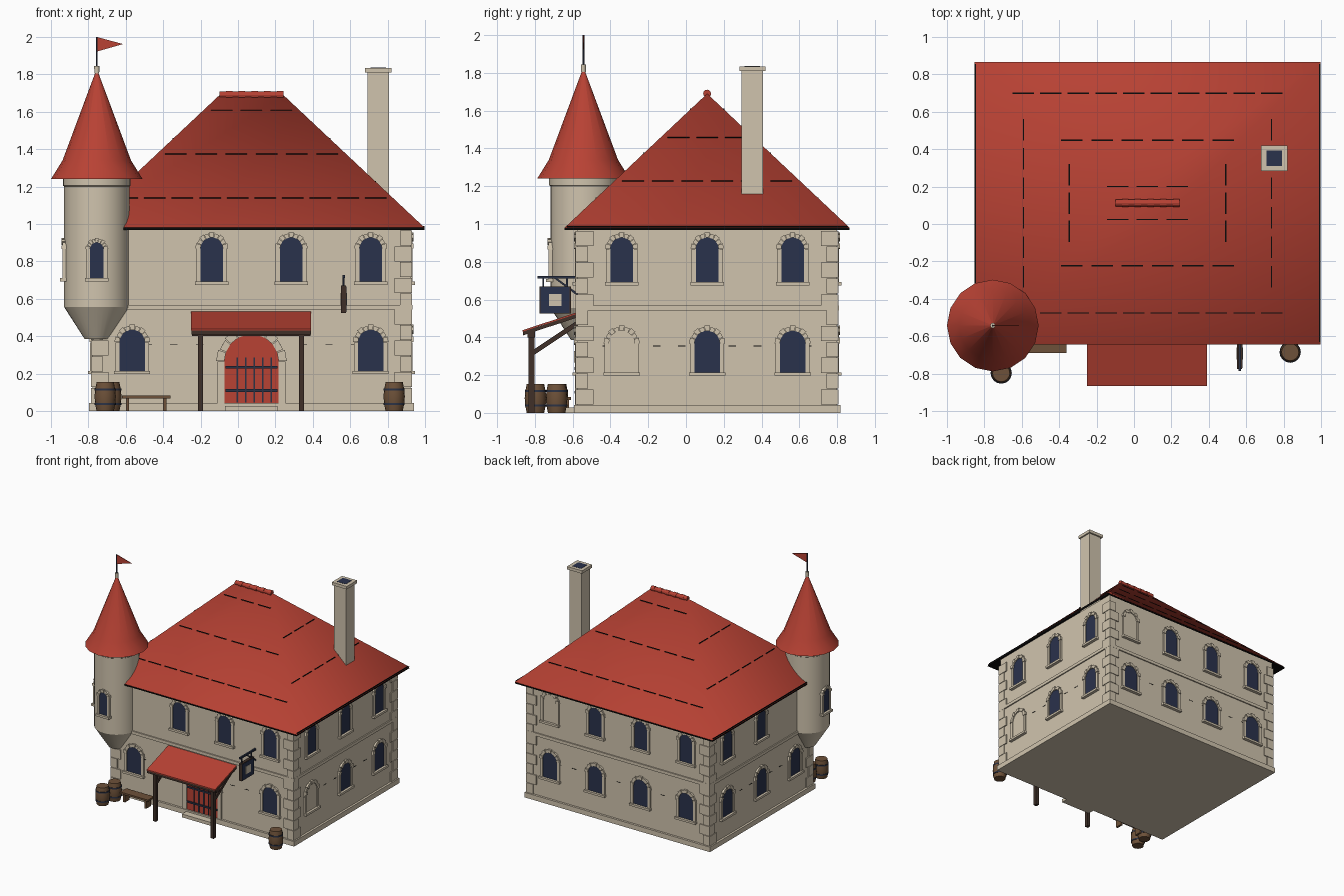
import bpy, bmesh
from math import pi, sin, cos, radians
from mathutils import Matrix, Vector

if "Cube" in bpy.data.objects:
    bpy.data.objects.remove(bpy.data.objects["Cube"])


def material(name, r, g, b):
    m = bpy.data.materials.new(name)
    m.use_nodes = True
    m.diffuse_color = (r, g, b, 1)
    m.node_tree.nodes["Principled BSDF"].inputs["Base Color"].default_value = (r, g, b, 1)
    return m


STONE = material("stone", .63, .55, .42)
RED = material("red_tile", .48, .054, .034)
GLASS = material("navy_glass", .023, .032, .072)
DARK = material("dark_gap", .003, .003, .003)
TIMBER = material("dark_timber", .05, .03, .022)
WOOD = material("barrel_wood", .155, .083, .041)
IRON = material("iron", .024, .032, .06)

CX, CY, HX, HY = .072, .112, .85, .687      # wall centre and half sizes
EAVE, RIDGE, RX, RY, RH = .98, 1.69, .926, .755, .17


def finish(name, bm, mat, smooth=0):
    bmesh.ops.recalc_face_normals(bm, faces=bm.faces)
    me = bpy.data.meshes.new(name)
    bm.to_mesh(me)
    bm.free()
    ob = bpy.data.objects.new(name, me)
    bpy.context.collection.objects.link(ob)
    me.materials.append(mat)
    if smooth:
        bpy.context.view_layer.objects.active = ob
        bpy.ops.object.select_all(action='DESELECT')
        ob.select_set(True)
        bpy.ops.object.shade_smooth_by_angle(angle=radians(smooth))
    return ob


def frame(deg, x=0, y=0, out=0):
    """Upright frame: u runs along the wall, depth points outward."""
    return (Matrix.Translation((x, y, 0)) @ Matrix.Rotation(radians(deg), 4, 'Z')
            @ Matrix.Translation((0, -out, 0)))


def prism(bm, pts, d0, d1, M):
    loops = [[bm.verts.new(M @ Vector((u, -d, z))) for u, z in pts] for d in (d0, d1)]
    bm.faces.new(loops[0])
    bm.faces.new(loops[1])
    n = len(pts)
    for i in range(n):
        j = (i + 1) % n
        bm.faces.new((loops[0][i], loops[0][j], loops[1][j], loops[1][i]))


def slab(bm, u0, u1, z0, z1, d0, d1, M):
    prism(bm, [(u0, z0), (u1, z0), (u1, z1), (u0, z1)], d0, d1, M)


def dashes(bm, half, pitch, length, z, h, d0, d1, M):
    n = max(1, round(2 * half / pitch))
    step = 2 * half / n
    for k in range(n):
        u = -half + (k + .5) * step
        slab(bm, u - length / 2, u + length / 2, z - h, z + h, d0, d1, M)


def box(bm, x0, x1, y0, y1, z0, z1):
    slab(bm, x0, x1, z0, z1, -y1, -y0, Matrix())


def box_object(name, mat, *boxes):
    bm = bmesh.new()
    for b in boxes:
        box(bm, *b)
    return finish(name, bm, mat)


def lathe(name, mat, x, y, prof, seg=24):
    bm = bmesh.new()
    rings = [[bm.verts.new((x + r * sin(2 * pi * i / seg), y + r * cos(2 * pi * i / seg), z))
              for i in range(seg)] for r, z in prof]
    for a, b in zip(rings, rings[1:]):
        for i in range(seg):
            j = (i + 1) % seg
            bm.faces.new((a[i], a[j], b[j], b[i]))
    bm.faces.new(rings[0])
    bm.faces.new(rings[-1])
    return finish(name, bm, mat, 25)


def arched(name, M, u, w, z0, spring, jamb, fill, sill=True):
    """Arched opening: filled panel, jambs, wedge stones and a sill."""
    r = w / 2
    bm = bmesh.new()
    arc = [(u + r * cos(pi * i / 14), spring + r * sin(pi * i / 14)) for i in range(15)]
    prism(bm, [(u - r, z0), (u + r, z0)] + arc, -.01, .005, M)
    finish(name + "_panel", bm, fill)
    bm = bmesh.new()
    for s in (-1, 1):
        a, b = sorted((u + s * r, u + s * (r + jamb)))
        slab(bm, a, b, z0, spring, -.01, .012, M)
    for k in range(9):
        ro = r + jamb * (1.22 if k % 2 == 0 else 1)
        a, b = pi * k / 9 + .015, pi * (k + 1) / 9 - .015
        prism(bm, [(u + q * cos(t), spring + q * sin(t))
                   for q, t in ((r, a), (ro, a), (ro, b), (r, b))],
              -.01, .017 if k % 2 == 0 else .012, M)
    if sill:
        slab(bm, u - r - jamb * 1.25, u + r + jamb * 1.25, z0 - .018, z0, -.01, .025, M)
    finish(name + "_surround", bm, STONE)


# Walls, plinth, string course and corner stones
def ring(e, z0, z1):
    return (CX - HX - e, CX + HX + e, CY - HY - e, CY + HY + e, z0, z1)


box_object("walls", STONE, ring(0, .02, 1.025))
box_object("plinth", STONE, ring(.018, 0, .042))
box_object("string_course", STONE, ring(.01, .542, .568))
bm = bmesh.new()
for sx in (-1, 1):
    for sy in (-1, 1):
        for k in range(11):
            lx, ly = (.085, .055) if k % 2 else (.055, .085)
            xs = sorted((CX + sx * (HX + .009), CX + sx * (HX - lx)))
            ys = sorted((CY + sy * (HY + .009), CY + sy * (HY - ly)))
            box(bm, *xs, *ys, .044 + k * .084, .124 + k * .084)
finish("corner_stones", bm, STONE)

# Windows on the four walls
walls = {"front": frame(0, CX, CY, HY), "right": frame(90, CX, CY, HX),
         "back": frame(180, CX, CY, HY), "left": frame(270, CX, CY, HX)}
long_us, short_us = (-.6375, -.2125, .2125, .6375), (-.4525, 0, .4525)
blind = {("right", "low", 0), ("back", "high", 0)}
skipped = {("front", "low", 1), ("front", "low", 2), ("front", "high", 0), ("left", "high", 2)}
for side, M in walls.items():
    for i, u in enumerate(long_us if side in ("front", "back") else short_us):
        for row, w, z0, spring in (("low", .135, .215, .367), ("high", .12, .692, .868)):
            key = (side, row, i)
            if key not in skipped:
                arched(f"{side}_{row}_window_{i}", M, u, w, z0, spring, .023,
                       STONE if key in blind else GLASS)

# Thin broken joint around the ground floor
bm = bmesh.new()
for side, M in walls.items():
    dashes(bm, .76 if side in ("front", "back") else .6, .14, .04, .354, .002, -.005, .002, M)
finish("wall_joint", bm, DARK)

# Door, iron grille and step
F = walls["front"]
arched("door", F, 0, .29, .035, .265, .036, RED, sill=False)
bm = bmesh.new()
for k in range(5):
    u = -.075 + k * .045
    slab(bm, u - .004, u + .004, .045, .285, 0, .012, F)
for z in (.11, .235):
    slab(bm, -.14, .14, z - .007, z + .007, 0, .014, F)
finish("door_grille", bm, IRON)
box_object("door_step", STONE, (-.07, .21, -.65, -.57, 0, .028))

# Hipped roof shell: tiles above, dark boarding below that rises with the slope
for name, mat, drop in (("main_roof", RED, 0), ("roof_boarding", DARK, .012)):
    bm = bmesh.new()
    e = [bm.verts.new((CX + sx * RX, CY + sy * RY, EAVE - drop))
         for sx, sy in ((-1, -1), (1, -1), (1, 1), (-1, 1))]
    a, b = [bm.verts.new((CX + s * RH, CY, RIDGE - drop)) for s in (-1, 1)]
    for f in ((e[0], e[1], b, a), (e[1], e[2], b), (e[2], e[3], a, b), (e[3], e[0], a)):
        bm.faces.new(f)
    finish(name, bm, mat, 65)
bm = bmesh.new()
for deg, half, out in ((0, RX, RY), (90, RY, RX), (180, RX, RY), (270, RY, RX)):
    slab(bm, -half + .002, half - .002, EAVE - .012, EAVE, out - .004, out - .001, frame(deg, CX, CY))
finish("eave_edge", bm, DARK)

# Course lines and ridge tiles
bm = bmesh.new()
for deg in (0, 90, 180, 270):
    M = frame(deg, CX, CY)
    flank = deg % 180 == 90
    if flank:
        slab(bm, -RY + .012, RY - .012, EAVE, EAVE + .009, RX - .009, RX - .002, M)
    for z in ((1.228, 1.457) if flank else (1.138, 1.375, 1.608)):
        t = (z - EAVE) / (RIDGE - EAVE)
        across = RX + (RH - RX) * t
        d, half = (across, RY * (1 - t)) if flank else (RY * (1 - t), across)
        dashes(bm, half - .02, .15, .115, z, .0025, d - .004, d + .0035, M)
finish("roof_course_lines", bm, DARK)
bm = bmesh.new()
side = frame(90)
for k in range(10):
    r = .021 if k % 2 else .018
    x0 = CX - RH + k * .034
    prism(bm, [(CY + r * cos(pi * i / 6), RIDGE + r * sin(pi * i / 6)) for i in range(12)],
          x0, x0 + .034, side)
finish("ridge_tiles", bm, RED)

# Chimney
box_object("chimney", STONE, (.693, .807, .293, .407, .98, 1.82), (.68, .82, .283, .42, 1.81, 1.835))
box_object("chimney_opening", GLASS, (.708, .79, .311, .393, 1.82, 1.837))

# Corner turret with flag
TX, TY, TR = -.755, -.543, .174
lathe("turret", STONE, TX, TY, [(.065, .385), (TR, .555), (TR, 1.2), (.181, 1.205), (.181, 1.24)], 32)
lathe("turret_roof", RED, TX, TY, [(.245, 1.24), (.183, 1.34), (.004, 1.82)], 16)
lathe("finial", STONE, TX, TY, [(.013, 1.805), (.014, 1.845)], 12)
lathe("flag_pole", IRON, TX, TY, [(.005, 1.84), (.005, 2)], 8)
bm = bmesh.new()
prism(bm, [(TX, 2), (TX, 1.922), (TX + .14, 1.962)], -TY - .003, -TY + .003, Matrix())
finish("flag", bm, RED)
for name, deg in (("front", 0), ("side", 270)):
    arched("turret_window_" + name, frame(deg, TX, TY, TR - .002), 0, .072, .71, .865, .021, GLASS)

# Porch canopy on posts
bm = bmesh.new()
prism(bm, [(-.865, .438), (-.575, .533), (-.575, .525), (-.865, .43)], -.25, .39, side)
finish("canopy_tiles", bm, RED)
bm = bmesh.new()
prism(bm, [(-.864, .43), (-.575, .525), (-.575, .505), (-.864, .41)], -.249, .389, side)
slab(bm, -.84, -.8, .4, .432, -.247, .387, side)
for x in (-.2, .34):
    slab(bm, -.833, -.803, 0, .41, x - .014, x + .014, side)
    prism(bm, [(-.815, .33), (-.575, .49), (-.575, .46), (-.815, .3)], x - .011, x + .011, side)
finish("canopy_frame", bm, TIMBER)

# Hanging sign
SX = .565
bm = bmesh.new()
slab(bm, -.785, -.57, .712, .726, SX - .007, SX + .007, side)
prism(bm, [(-.7, .714), (-.685, .714), (-.575, .635), (-.575, .62)], SX - .005, SX + .005, side)
for y in (-.755, -.63):
    slab(bm, y - .004, y + .004, .66, .715, SX - .004, SX + .004, side)
finish("sign_bracket", bm, IRON)
for name, mat, edge, depth in (("board", TIMBER, 0, .013), ("field", GLASS, .006, .015),
                               ("plate", STONE, .05, .017)):
    bm = bmesh.new()
    slab(bm, -.775 + edge, -.61 - edge, .525 + edge * .8, .67 - edge * .8, SX - depth, SX + depth, side)
    finish("sign_" + name, bm, mat)

# Bench
box_object("bench", WOOD, (-.62, -.36, -.69, -.61, .068, .083),
           *[(x, x + .018, -.68, -.62, 0, .07) for x in (-.6, -.4)])

# Barrels with hoops
for n, (x, y) in enumerate(((-.71, -.797), (-.68, -.68), (.835, -.685))):
    lathe(f"barrel_{n}", WOOD, x, y, [(.046, 0), (.054, .04), (.057, .077), (.054, .114), (.046, .154)], 16)
    for k, z in enumerate((.033, .11)):
        lathe(f"barrel_{n}_hoop_{k}", IRON, x, y, [(.0565, z), (.0565, z + .011)], 16)
